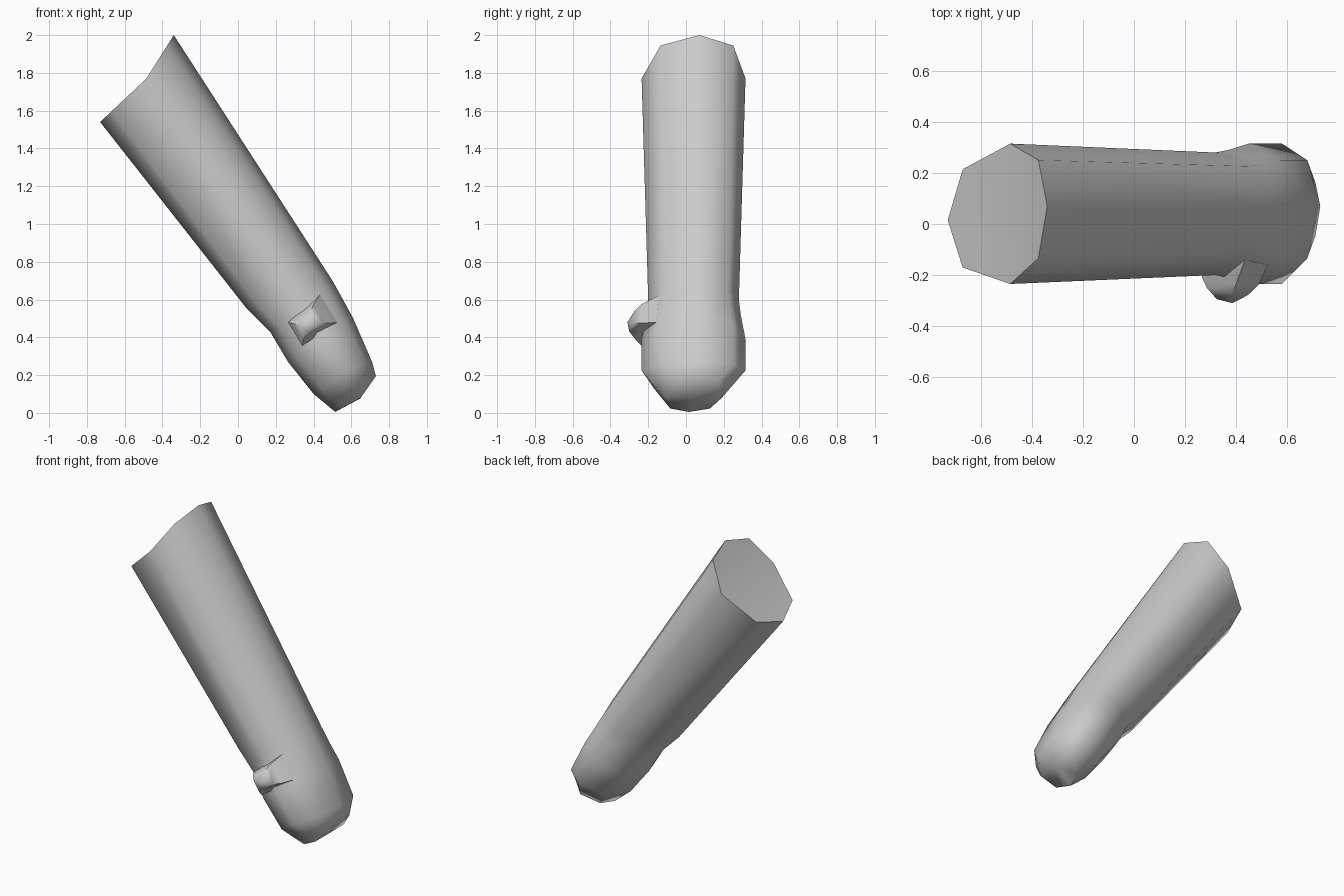
import bpy, bmesh

if "Cube" in bpy.data.objects:
    bpy.data.objects.remove(bpy.data.objects["Cube"])


def ring(left, mid, right, half, cy=0.04):
    """Eight-sided section from its left, side and right points (x, z)."""
    def diag(p):
        return [m + 0.76 * (e - m) for e, m in zip(p, mid)]
    dl, dr = diag(left), diag(right)
    k = 0.70 * half
    layout = [(left, cy - 0.025), (dl, cy - 0.018 + k), (mid, cy + half),
              (dr, cy + 0.018 + k), (right, cy + 0.03), (dr, cy + 0.018 - k),
              (mid, cy - half), (dl, cy - 0.018 - k)]
    return [(p[0], y, p[1]) for p, y in layout]


def loft(name, rings, start_caps, tip):
    """Skin the rings, close the start with faces and the end with a fan."""
    bm = bmesh.new()
    loops = [[bm.verts.new(p) for p in r] for r in rings]
    n = len(loops[0])
    for a, b in zip(loops, loops[1:]):
        for i in range(n):
            j = (i + 1) % n
            bm.faces.new((a[i], a[j], b[j], b[i]))
    for cap in start_caps:
        bm.faces.new([loops[0][i] for i in cap])
    end = bm.verts.new(tip)
    for i in range(n):
        bm.faces.new((loops[-1][i], loops[-1][(i + 1) % n], end))
    bmesh.ops.recalc_face_normals(bm, faces=bm.faces[:])
    mesh = bpy.data.meshes.new(name)
    bm.to_mesh(mesh)
    bm.free()
    obj = bpy.data.objects.new(name, mesh)
    bpy.context.collection.objects.link(obj)
    bpy.ops.object.select_all(action='DESELECT')
    obj.select_set(True)
    bpy.context.view_layer.objects.active = obj
    bpy.ops.object.shade_smooth_by_angle(angle=1.0)
    return obj


# Forearm running into the rounded mitten hand
loft("forearm_and_hand", [
    ring((-0.73, 1.54), (-0.485, 1.77), (-0.34, 2.0), 0.275),    # cut end
    ring((0.04, 0.56), (0.32, 0.60), (0.50, 0.70), 0.24),        # wrist
    ring((0.17, 0.43), (0.37, 0.52), (0.55, 0.61), 0.25),        # heel of hand
    ring((0.265, 0.27), (0.45, 0.39), (0.61, 0.50), 0.275),      # knuckles
    ring((0.40, 0.10), (0.58, 0.225), (0.71, 0.27), 0.275),      # fingers
    ring((0.515, 0.005), (0.65, 0.08), (0.73, 0.195), 0.15),     # fingertips
], [(6, 7, 0, 1, 2), (2, 3, 4, 5, 6)], (0.645, 0.04, 0.075))

# Four-sided thumb stub
loft("thumb", [
    [(0.265, -0.205, 0.48), (0.435, -0.14, 0.625),
     (0.525, -0.16, 0.48), (0.34, -0.235, 0.355)],
    [(0.285, -0.25, 0.475), (0.40, -0.235, 0.575),
     (0.49, -0.235, 0.475), (0.345, -0.265, 0.385)],
    [(0.325, -0.295, 0.465), (0.385, -0.275, 0.535),
     (0.45, -0.277, 0.475), (0.37, -0.30, 0.43)],
], [(0, 1, 2, 3)], (0.385, -0.31, 0.48))
